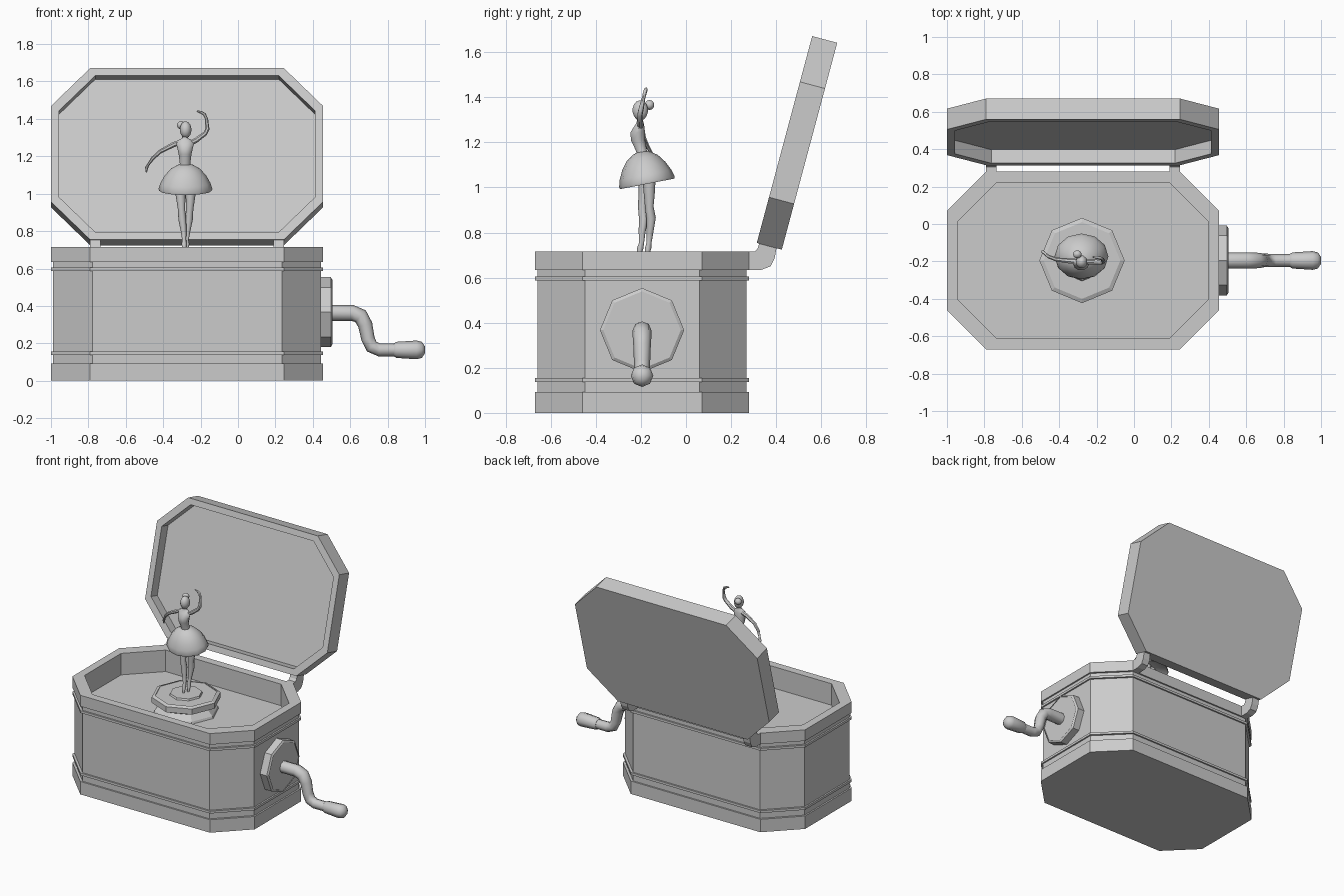
import bpy, bmesh
from math import sin, cos, pi, radians
from mathutils import Vector, Matrix


def loft(name, rings, smooth=False, matrix=None):
    """Skin a list of equal-length rings and cap both ends."""
    bm = bmesh.new()
    vs = [[bm.verts.new(p) for p in r] for r in rings]
    n = len(rings[0])
    for a, b in zip(vs, vs[1:]):
        for i in range(n):
            j = (i + 1) % n
            bm.faces.new((a[i], a[j], b[j], b[i]))
    bm.faces.new(vs[0][::-1])
    bm.faces.new(vs[-1])
    if matrix:
        bm.transform(matrix)
    bmesh.ops.recalc_face_normals(bm, faces=bm.faces[:])
    me = bpy.data.meshes.new(name)
    bm.to_mesh(me)
    bm.free()
    ob = bpy.data.objects.new(name, me)
    bpy.context.collection.objects.link(ob)
    if smooth:
        bpy.ops.object.select_all(action='DESELECT')
        ob.select_set(True)
        bpy.context.view_layer.objects.active = ob
        bpy.ops.object.shade_smooth_by_angle(angle=radians(50))
    return ob


def octagon(hx, hy, z, c=0.21):
    """Rectangle with cut corners."""
    return [(hx, -hy + c, z), (hx, hy - c, z), (hx - c, hy, z), (-hx + c, hy, z),
            (-hx, hy - c, z), (-hx, -hy + c, z), (-hx + c, -hy, z), (hx - c, -hy, z)]


def ellipse(n, rx, ry, z, x=0, y=0):
    return [(x + rx * cos(2 * pi * i / n), y + ry * sin(2 * pi * i / n), z) for i in range(n)]


def lathe(name, n, profile, smooth=False, matrix=None, sy=1):
    return loft(name, [ellipse(n, r, r * sy, z) for r, z in profile], smooth, matrix)


def tube(name, pts, n=8, smooth=True):
    """Round tube through (x, y, z, radius) points."""
    P = [Vector(p[:3]) for p in pts]
    rings, side = [], None
    for i, p in enumerate(P):
        t = (P[min(i + 1, len(P) - 1)] - P[max(i - 1, 0)]).normalized()
        if side is None:
            side = Vector((0, 1, 0))
        side = (side - t * side.dot(t)).normalized()
        up = t.cross(side)
        rings.append([p + pts[i][3] * (side * cos(2 * pi * k / n) + up * sin(2 * pi * k / n))
                      for k in range(n)])
    return loft(name, rings, smooth)


CX, CY = -0.2725, -0.195
HX, HY = 0.7275, 0.475

# Box: outer wall with trim bands, rim, inner wall and floor
box_profile = [(0, 0), (0, .093), (.011, .093), (.011, .138), (0, .138), (0, .155),
               (.011, .155), (.011, .588), (0, .588), (0, .605), (.011, .605),
               (.011, .635), (0, .635), (0, .715), (.057, .715), (.057, .56)]
loft("box", [octagon(HX - d, HY - d, z) for d, z in box_profile],
     matrix=Matrix.Translation((CX, CY, 0)))

# Open lid, hollow on the front
lid_m = Matrix.Translation((CX, .548, 1.183)) @ Matrix.Rotation(radians(75), 4, 'X')
loft("lid", [octagon(HX - d, HY - d, z, c) for d, z, c in
             [(0, 0, .21), (0, .115, .21), (.042, .115, .195), (.042, .04, .195)]],
     matrix=lid_m)

# Hinges
hinge = [(.26, .635), (.335, .635), (.375, .65), (.393, .685), (.405, .75),
         (.33, .77), (.318, .73), (.305, .715), (.26, .715)]
for tag, x in (("left", -.79), ("right", .19)):
    loft("hinge_" + tag, [[(x + dx, y, z) for y, z in hinge] for dx in (0, .055)])

# Crank boss, arm and handle
to_x = Matrix.Rotation(radians(90), 4, 'Y')
lathe("crank_boss", 8, [(.187, 0), (.187, .058), (.172, .067), (.172, .062)],
      matrix=Matrix.Translation((.438, -.195, .367)) @ to_x)
tube("crank_arm", [(.48, -.195, .363, .043), (.61, -.195, .363, .043), (.655, -.195, .345, .042),
                   (.68, -.195, .30, .039), (.695, -.195, .225, .036), (.715, -.195, .182, .036),
                   (.755, -.195, .165, .035), (.85, -.195, .165, .034)], 8)
lathe("crank_handle", 8, [(.036, 0), (.043, .012), (.05, .12), (.043, .148), (.018, .165)], True,
      Matrix.Translation((.835, -.195, .165)) @ to_x)

# Turntable under the dancer
lathe("turntable", 8, [(.22, .55), (.21, .575), (.175, .61), (.18, .62), (.228, .635),
                       (.228, .675), (.205, .685), (.205, .68), (.11, .68), (.105, .692)],
      matrix=Matrix.Translation((-.278, -.195, 0)))

# Dancer torso and neck: (z, y, rx, ry)
torso = [(1.08, -.18, .05, .04), (1.12, -.185, .042, .036), (1.16, -.197, .028, .025),
         (1.21, -.213, .034, .033), (1.245, -.214, .042, .034), (1.272, -.207, .048, .023),
         (1.286, -.204, .036, .017), (1.297, -.204, .016, .014), (1.335, -.203, .014, .014)]
loft("dancer_torso", [ellipse(10, rx, ry, z, -.283, y) for z, y, rx, ry in torso], True)

# Head and hair bun
for name, loc, s in (("dancer_head", (-.28, -.203, 1.342), (.031, .036, .045)),
                     ("dancer_bun", (-.303, -.162, 1.366), (.024, .022, .022))):
    m = Matrix.Translation(loc) @ Matrix.Diagonal((*s, 1))
    lathe(name, 10, [(sin(a), -cos(a)) for a in [pi * (k + .3) / 7.6 for k in range(8)]], True, m)

# Skirt, tilted forward
lathe("dancer_skirt", 12, [(.025, .138), (.045, .132), (.08, .112), (.112, .075), (.134, .035),
                           (.144, .004), (.141, -.006), (.13, .003), (.04, .03)], True,
      Matrix.Translation((-.281, -.173, 1.022)) @ Matrix.Rotation(radians(11), 4, 'X'), .87)

# Legs on pointe
tube("dancer_leg_left", [(-.308, -.182, 1.06, .03), (-.307, -.184, .99, .026),
                         (-.302, -.194, .915, .019), (-.298, -.188, .865, .021),
                         (-.291, -.195, .80, .015), (-.288, -.197, .755, .011),
                         (-.288, -.203, .73, .014), (-.288, -.212, .688, .006)])
tube("dancer_leg_right", [(-.254, -.165, 1.06, .03), (-.254, -.163, .99, .026),
                          (-.258, -.163, .915, .019), (-.262, -.155, .865, .021),
                          (-.27, -.16, .80, .015), (-.274, -.164, .755, .011),
                          (-.274, -.168, .73, .014), (-.274, -.177, .688, .006)])

# Arms
tube("dancer_arm_low", [(-.31, -.2, 1.275, .014), (-.345, -.198, 1.262, .014),
                        (-.415, -.19, 1.226, .011), (-.455, -.175, 1.19, .010),
                        (-.48, -.155, 1.155, .007), (-.488, -.148, 1.14, .009),
                        (-.49, -.145, 1.115, .004)], 7)
tube("dancer_arm_raised", [(-.25, -.203, 1.273, .014), (-.225, -.203, 1.285, .014),
                           (-.175, -.205, 1.322, .012), (-.164, -.2, 1.345, .012),
                           (-.168, -.188, 1.40, .008), (-.18, -.182, 1.424, .009),
                           (-.198, -.178, 1.435, .008), (-.22, -.176, 1.441, .004)], 7)
